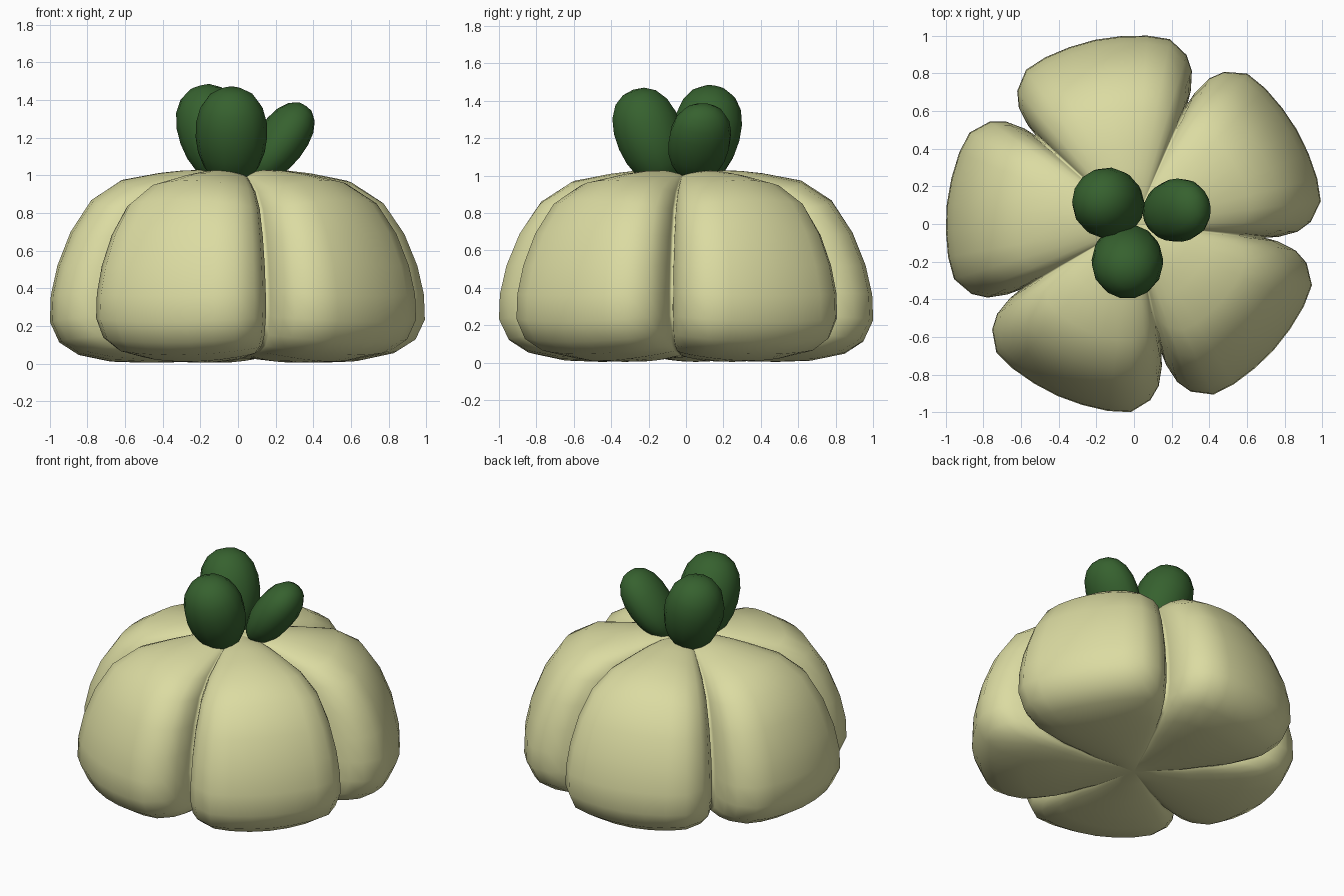
import bpy, bmesh, math
from mathutils import Matrix, Vector

if "Cube" in bpy.data.objects:
    bpy.data.objects.remove(bpy.data.objects["Cube"])


def material(name, rgb):
    m = bpy.data.materials.new(name)
    m.diffuse_color = (*rgb, 1.0)
    m.use_nodes = True
    m.node_tree.nodes["Principled BSDF"].inputs["Base Color"].default_value = m.diffuse_color
    return m


cream = material("pale_cream", (0.71, 0.71, 0.36))
green = material("dark_green", (0.037, 0.12, 0.028))


def finish(bm, name, mat):
    bmesh.ops.recalc_face_normals(bm, faces=bm.faces)
    for f in bm.faces:
        f.smooth = True
    me = bpy.data.meshes.new(name)
    bm.to_mesh(me)
    bm.free()
    me.materials.append(mat)
    ob = bpy.data.objects.new(name, me)
    bpy.context.collection.objects.link(ob)
    return ob


# Lobed body: a side profile swept around, pinched into five domed lobes
profile = [(0.1, 1.015), (0.2, 1.028), (0.3, 1.025), (0.42, 1.012), (0.62, 0.975),
           (0.78, 0.87), (0.89, 0.70), (0.96, 0.52), (0.995, 0.36), (1.0, 0.22),
           (0.95, 0.11), (0.85, 0.045), (0.68, 0.01), (0.5, 0.004), (0.35, 0.006),
           (0.15, 0.022)]
# angle from the lobe centre -> radius factor
half = [(0, 1.0), (8, 1.0), (16, 1.003), (23, 1.0), (29.3, 0.94), (32.7, 0.87),
        (35.1, 0.77)]
section = [(-a, f) for a, f in reversed(half[1:])] + half + [(36, 0.70)]
spokes = [(math.radians(30 + 72 * k + a), a, f) for k in range(5) for a, f in section]

bm = bmesh.new()
rings = []
for r, z in profile:
    fade = min(1.0, r / 0.55)                  # grooves soften towards the middle
    ring = []
    for ang, a, f in spokes:
        rr = r * (1 - (1 - f) * fade)
        dip = (0.14 if z > 0.5 else 0.11) * (a / 36) ** 2 * fade
        ring.append(bm.verts.new((rr * math.cos(ang), rr * math.sin(ang),
                                  0.5 + (z - 0.5) * (1 - dip))))
    rings.append(ring)
n = len(spokes)
for a, b in zip(rings, rings[1:]):
    for i in range(n):
        bm.faces.new((a[i], b[i], b[(i + 1) % n], a[(i + 1) % n]))
for ring, z in ((rings[0], 1.0), (rings[-1], 0.03)):
    c = bm.verts.new((0, 0, z))
    for i in range(n):
        bm.faces.new((ring[i], ring[(i + 1) % n], c))
finish(bm, "lobed_body", cream)


# Leaf buds: blunt egg shapes leaning outward from the centre
def bud(name, centre, lean, tilt, length, width, thick):
    t = math.radians(tilt)
    out = Vector((lean[0], lean[1], 0)).normalized()
    up = Vector((0, 0, 1))
    axis = out * math.sin(t) + up * math.cos(t)
    side = up.cross(out)
    face = side.cross(axis)
    rot = Matrix((face, side, axis)).transposed().to_4x4()
    bm = bmesh.new()
    bmesh.ops.create_uvsphere(bm, u_segments=14, v_segments=10, radius=1)
    for v in bm.verts:
        p = 2.25 if v.co.z > 0 else 2.0        # blunter top
        k = (math.hypot(v.co.x, v.co.y) ** p + abs(v.co.z) ** p) ** (-1 / p)
        v.co *= k
        egg = 1 + 0.07 * v.co.z
        v.co.x *= egg
        v.co.y *= egg
    bm.transform(Matrix.Translation(centre) @ rot @ Matrix.Diagonal((thick, width, length, 1)))
    finish(bm, name, green)


bud("left_bud", (-0.13, 0.105, 1.213), (-0.8, 0.55), 19, 0.275, 0.187, 0.18)
bud("front_bud", (-0.035, -0.19, 1.20), (0, -1), 20, 0.275, 0.19, 0.183)
bud("right_bud", (0.22, 0.07, 1.17), (0.95, 0.2), 36, 0.245, 0.168, 0.13)
